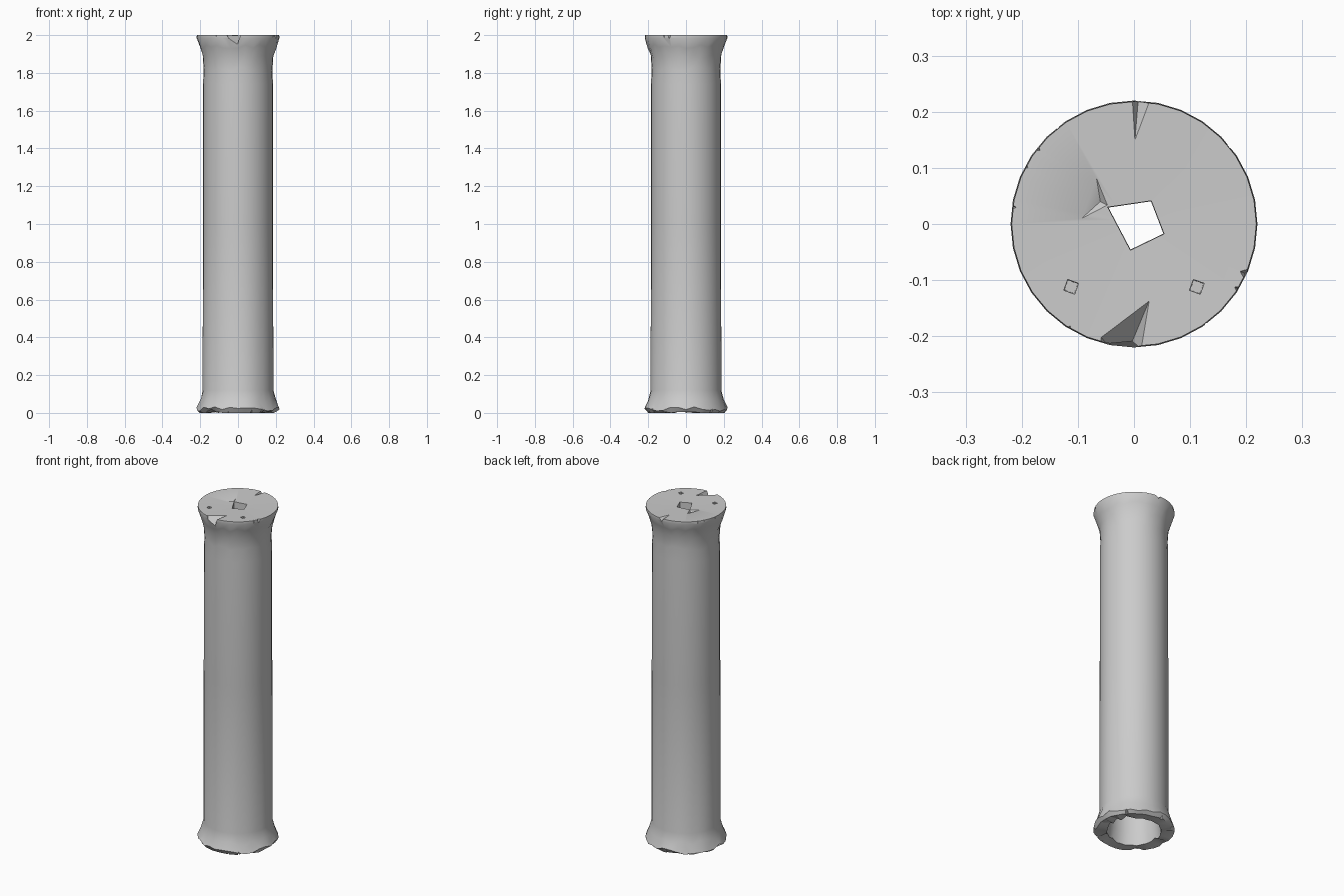
import bpy, bmesh, random
from math import cos, sin, pi, radians
from mathutils import Vector

random.seed(4)
cube = bpy.data.objects.get("Cube")
if cube:
    bpy.data.objects.remove(cube)

stone = bpy.data.materials.new("grey stone")
stone.use_nodes = True
grey = (0.6, 0.6, 0.6, 1)
stone.diffuse_color = grey
stone.node_tree.nodes["Principled BSDF"].inputs["Base Color"].default_value = grey
SIDES = 32


def finish(name, bm):
    bmesh.ops.recalc_face_normals(bm, faces=bm.faces[:])
    mesh = bpy.data.meshes.new(name)
    bm.to_mesh(mesh)
    bm.free()
    obj = bpy.data.objects.new(name, mesh)
    bpy.context.collection.objects.link(obj)
    mesh.materials.append(stone)
    return obj


def hull(name, points):
    bm = bmesh.new()
    for p in points:
        bm.verts.new(p)
    bmesh.ops.convex_hull(bm, input=bm.verts[:])
    return finish(name, bm)


def lathe(name, profile):
    """Turn (radius, height) pairs into a closed solid."""
    bm = bmesh.new()
    rings = []
    for r, z in profile:
        count = SIDES if r else 1
        rings.append([bm.verts.new((r * cos(2 * pi * i / SIDES),
                                    r * sin(2 * pi * i / SIDES), z))
                      for i in range(count)])
    for a, b in zip(rings, rings[1:]):
        for i in range(SIDES):
            j = (i + 1) % SIDES
            corners = [a[i % len(a)], a[j % len(a)], b[j % len(b)], b[i % len(b)]]
            bm.faces.new(list(dict.fromkeys(corners)))
    return bm


# Hollow shaft with flared ends and a thick top cap
profile = [(0, 1.86), (0.14, 1.86), (0.14, 0.08), (0.15, 0),
           (0.205, 0), (0.22, 0.02), (0.2, 0.065), (0.187, 0.12),
           (0.186, 1.0), (0.185, 1.74), (0.182, 1.82), (0.187, 1.89),
           (0.203, 1.94), (0.219, 1.985), (0.218, 2.0), (0, 1.995)]
bm = lathe("column", profile)
# Weathered lower rim and uneven collar
for v in bm.verts:
    r = Vector((v.co.x, v.co.y)).length
    if v.co.z < 0.01:
        v.co.z += random.choice((0, 0, 0.006, 0.018))
        k = random.uniform(0.97, 1.01)
        v.co.x *= k
        v.co.y *= k
    elif r > 0.18 and (v.co.z < 0.1 or 1.8 < v.co.z < 1.96):
        v.co.z += random.uniform(-0.012, 0.012)
column = finish("column", bm)


def shaft(name, outline, depth, spread=1.0):
    """Vertical hole below an outline, wider at the top by the spread."""
    mid = sum((Vector(p) for p in outline), Vector((0, 0))) / len(outline)
    top = [(*(mid + (Vector(p) - mid) * spread), 2.02) for p in outline]
    return hull(name, top + [(x, y, 2 - depth) for x, y in outline])


cutters = [shaft("centre_hole", [(-0.045, 0.029), (0.03, 0.04), (0.052, -0.017),
                                 (-0.006, -0.045)], 0.2, 1.04)]
# Two small square sockets
for side in (-1, 1):
    c = Vector((0.112 * side, -0.112))
    pts = [c + Vector((cos(radians(a)), sin(radians(a)))) * 0.013
           for a in (25, 115, 205, 295)]
    cutters.append(shaft("socket", pts, 0.08, 1.15))

# Broken wedges in the front and back of the top edge
cutters.append(hull("front_chip", [(-0.06, -0.2, 2.003), (0.03, -0.13, 2.003),
                                   (-0.02, -0.25, 1.925), (-0.07, -0.26, 2.01),
                                   (0.01, -0.26, 2.01)]))
cutters.append(hull("back_chip", [(0.0, 0.13, 2.003), (0.05, 0.25, 2.01),
                                  (-0.01, 0.25, 2.01), (0.01, 0.25, 1.975)]))
# Shallow dent beside the centre hole
cutters.append(hull("dent", [(-0.07, 0.1, 2.003), (-0.11, -0.005, 2.003),
                             (-0.04, 0.03, 2.003), (-0.06, 0.04, 1.985)]))


# Nicks around both rims: angle, half width, bite depth, height reach
def nick(angle, half, bite, z, reach):
    a = radians(angle)
    out, along = Vector((cos(a), sin(a), 0)), Vector((-sin(a), cos(a), 0))
    up = Vector((0, 0, 0.015 if z > 1 else -0.015))
    base = Vector((0, 0, z))
    inner = base + out * (0.22 - bite)
    far = base + out * 0.25
    pts = [inner + up, far + along * half + up, far - along * half + up,
           far - up.normalized() * reach]
    cutters.append(hull("nick", pts))


for angle, half, bite in ((142, 0.03, 0.014), (152, 0.035, 0.012), (172, 0.03, 0.014),
                          (-24, 0.04, 0.02), (-32, 0.03, 0.015), (-122, 0.025, 0.012)):
    nick(angle, half, bite, 2.0, 0.09)
for angle in range(0, 360, 24):
    nick(angle + random.uniform(-9, 9), random.uniform(0.015, 0.05),
         random.uniform(0.03, 0.06), 0.0, random.uniform(0.02, 0.05))

# Carve every cutter out of the column, then discard it
bpy.context.view_layer.objects.active = column
column.select_set(True)
for cutter in cutters:
    cutter.hide_render = True
    mod = column.modifiers.new("carve", "BOOLEAN")
    mod.operation = "DIFFERENCE"
    mod.solver = "EXACT"
    mod.object = cutter
    bpy.ops.object.modifier_apply(modifier=mod.name)
    bpy.data.objects.remove(cutter)

bpy.ops.object.shade_smooth_by_angle(angle=radians(30))
